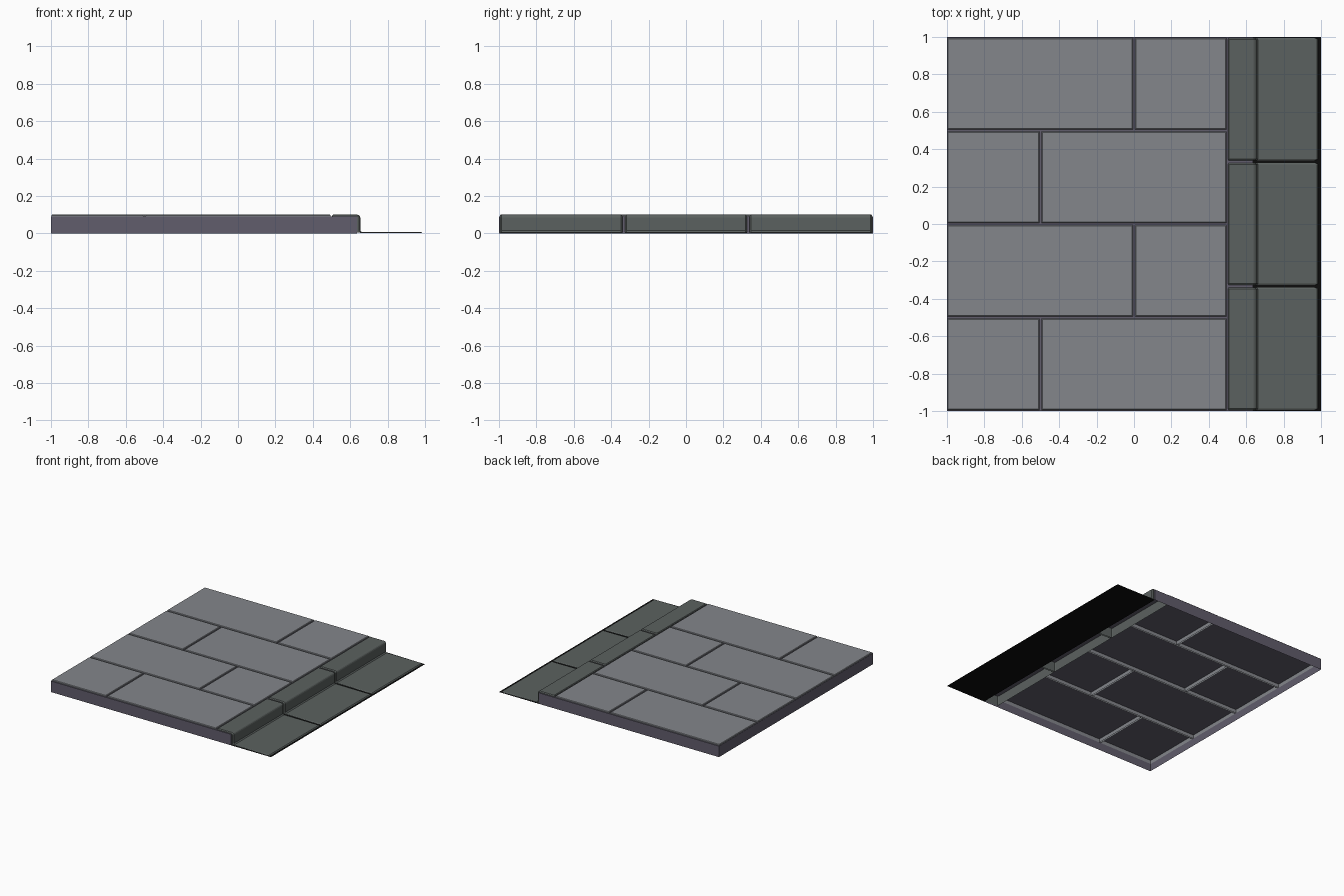
import bpy, bmesh

if "Cube" in bpy.data.objects:
    bpy.data.objects.remove(bpy.data.objects["Cube"])


def material(name, rgb):
    m = bpy.data.materials.new(name)
    m.diffuse_color = (*rgb, 1)
    m.use_nodes = True
    m.node_tree.nodes["Principled BSDF"].inputs["Base Color"].default_value = m.diffuse_color
    return m


PAVING = material("paving_grey", (0.23, 0.24, 0.26))
KERB = material("kerb_grey", (0.105, 0.12, 0.115))
MORTAR = material("mortar_purple", (0.12, 0.11, 0.15))
BLACK = material("gutter_black", (0.004, 0.004, 0.004))


def loft(name, rings, mat, closed=True, cap_start=False, cap_end=False):
    """Skin a list of equal-length point rings into one shell."""
    bm = bmesh.new()
    vs = [[bm.verts.new(p) for p in r] for r in rings]
    n = len(vs[0])
    for a, b in zip(vs, vs[1:]):
        for i in range(n if closed else n - 1):
            j = (i + 1) % n
            bm.faces.new((a[i], a[j], b[j], b[i]))
    if cap_start:
        bm.faces.new(vs[0][::-1])
    if cap_end:
        bm.faces.new(vs[-1])
    bmesh.ops.recalc_face_normals(bm, faces=bm.faces)
    me = bpy.data.meshes.new(name)
    bm.to_mesh(me)
    bm.free()
    me.materials.append(mat)
    ob = bpy.data.objects.new(name, me)
    bpy.context.collection.objects.link(ob)
    return ob


def rect(x0, x1, y0, y1, z, inset=0.0):
    i = inset
    return [(x0 + i, y0 + i, z), (x1 - i, y0 + i, z),
            (x1 - i, y1 - i, z), (x0 + i, y1 - i, z)]


# Hollow mortar bed, open underneath
loft("mortar_bed", [rect(-1, 0.635, -1, 1, 0), rect(-1, 0.635, -1, 1, 0.09)],
     MORTAR, cap_end=True)

# Flat black strip below the gutter
loft("gutter_bed", [rect(0.635, 1, -1, 1, 0)], BLACK, cap_end=True)


# Paving slabs in staggered rows: bevelled lids with short skirts
GAP = 0.006
for row in range(4):
    joint = -0.5 if row % 2 == 0 else 0.0
    y0 = -1 + row * 0.5 + GAP
    y1 = y0 + 0.5 - 2 * GAP
    for k, (x0, x1) in enumerate(((-0.998, joint - GAP), (joint + GAP, 0.494))):
        loft(f"paving_slab_{row}_{k}",
             [rect(x0, x1, y0, y1, 0.06), rect(x0, x1, y0, y1, 0.096),
              rect(x0, x1, y0, y1, 0.1, 0.004)], PAVING, cap_end=True)

# Kerb stones with gutter lip: one profile (x, z), chamfered at both ends
body = [(0.503, 0.01), (0.503, 0.095), (0.508, 0.1), (0.637, 0.1), (0.645, 0.098),
        (0.651, 0.093), (0.654, 0.085), (0.654, 0.016), (0.662, 0.008),
        (0.978, 0.008), (0.985, 0.001)]
end = [(0.507, 0.01), (0.507, 0.091), (0.511, 0.094), (0.634, 0.094), (0.641, 0.092),
       (0.645, 0.088), (0.647, 0.082), (0.647, 0.012), (0.657, 0.003),
       (0.962, 0.003), (0.968, 0.001)]
for k in range(3):
    y0 = -1 + k * 2 / 3 + 0.006
    y1 = y0 + 2 / 3 - 0.012
    stations = ((y0, end), (y0 + 0.008, body), (y1 - 0.008, body), (y1, end))
    loft(f"kerb_stone_{k}", [[(x, y, z) for x, z in p] for y, p in stations],
         KERB, closed=False, cap_start=True, cap_end=True)
